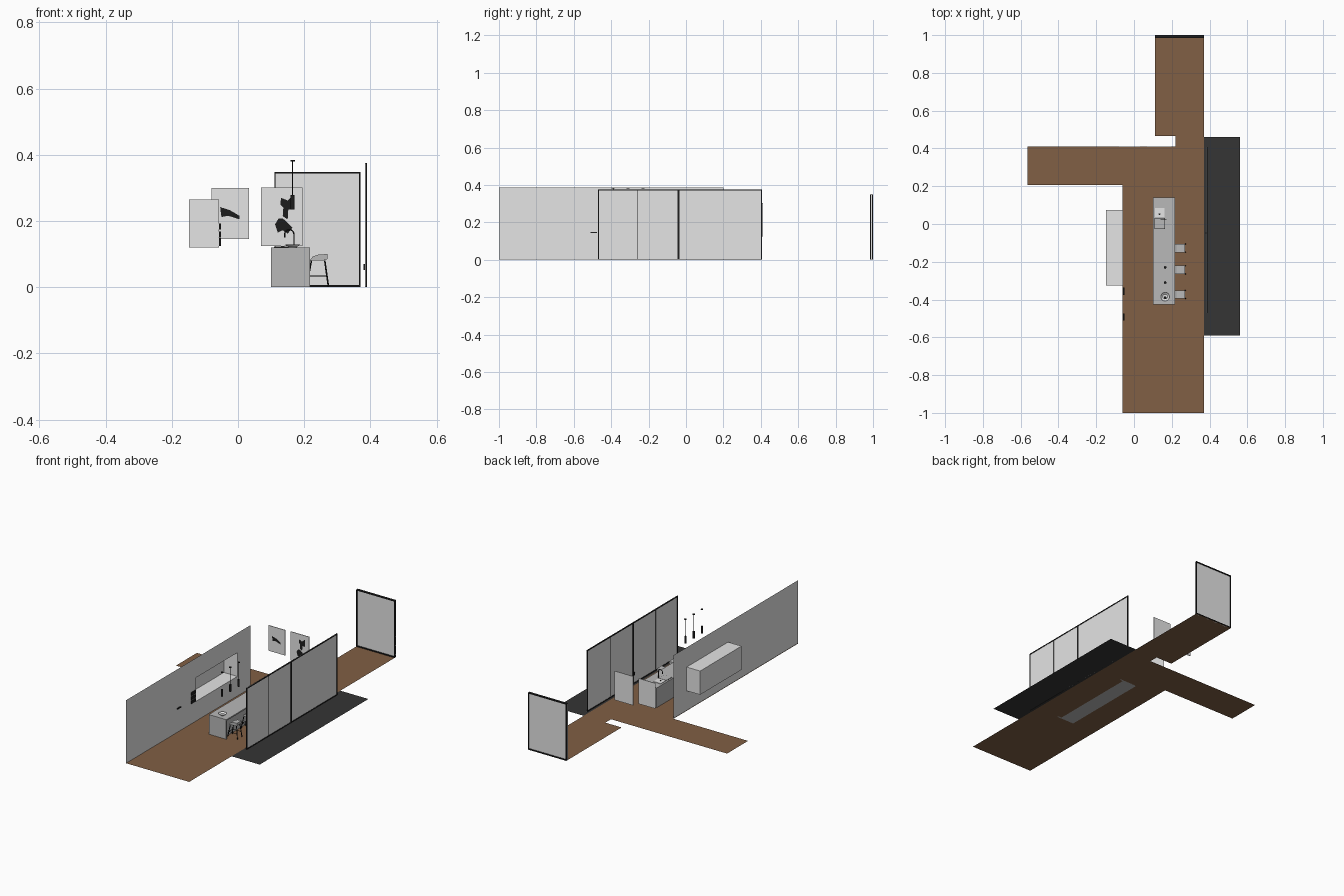
import bpy, bmesh, math
from mathutils import Vector

if "Cube" in bpy.data.objects:
    bpy.data.objects.remove(bpy.data.objects["Cube"])


def material(name, r, g, b):
    m = bpy.data.materials.new(name)
    m.diffuse_color = (r, g, b, 1)
    m.use_nodes = True
    m.node_tree.nodes["Principled BSDF"].inputs["Base Color"].default_value = m.diffuse_color
    return m


WHITE = material("white_paint", 0.78, 0.78, 0.78)
GREY = material("counter_grey", 0.48, 0.48, 0.48)
WOOD = material("wood_floor", 0.22, 0.115, 0.058)
DECK = material("dark_deck", 0.035, 0.035, 0.035)
BLACK = material("black_metal", 0.012, 0.012, 0.012)


def finish(name, bm, mat, smooth=False):
    me = bpy.data.meshes.new(name)
    bm.to_mesh(me)
    bm.free()
    me.materials.append(mat)
    ob = bpy.data.objects.new(name, me)
    bpy.context.collection.objects.link(ob)
    for p in me.polygons:
        p.use_smooth = smooth and len(p.vertices) == 4
    return ob


def box(name, x, y, z, mat, open_side=None):
    """Box from (min, max) ranges; open_side drops the face with that normal."""
    bm = bmesh.new()
    bmesh.ops.create_cube(bm, size=1)
    for v in bm.verts:
        v.co = [r[0] + (c + 0.5) * (r[1] - r[0]) for c, r in zip(v.co, (x, y, z))]
    if open_side:
        bm.normal_update()
        gone = [f for f in bm.faces if f.normal.dot(Vector(open_side)) > 0.9]
        bmesh.ops.delete(bm, geom=gone, context='FACES')
    return finish(name, bm, mat)


def polygon(name, pts, mat):
    bm = bmesh.new()
    bm.faces.new([bm.verts.new(p) for p in pts])
    return finish(name, bm, mat)


def cone(name, loc, r1, r2, h, mat, cap=True):
    bm = bmesh.new()
    bmesh.ops.create_cone(bm, cap_ends=cap, segments=20, radius1=r1, radius2=r2, depth=h)
    bmesh.ops.translate(bm, verts=bm.verts, vec=(loc[0], loc[1], loc[2] + h / 2))
    return finish(name, bm, mat, True)


def tube(name, pts, r, mat):
    cu = bpy.data.curves.new(name, 'CURVE')
    cu.dimensions = '3D'
    cu.bevel_depth = r
    cu.bevel_resolution = 2
    cu.use_fill_caps = True
    s = cu.splines.new('POLY')
    s.points.add(len(pts) - 1)
    for p, c in zip(s.points, pts):
        p.co = (*c, 1)
    cu.materials.append(mat)
    ob = bpy.data.objects.new(name, cu)
    bpy.context.collection.objects.link(ob)
    return ob


# Floor and terrace
floor = [(-0.06, -1), (0.37, -1), (0.37, 1), (0.11, 1), (0.11, 0.465), (0.22, 0.465),
         (0.22, 0.41), (-0.565, 0.41), (-0.565, 0.207), (-0.06, 0.207)]
polygon("wood_floor", [(x, y, 0) for x, y in floor], WOOD)
polygon("terrace_deck", [(0.37, -0.59, 0), (0.56, -0.59, 0), (0.56, 0.46, 0), (0.37, 0.46, 0)], DECK)

# Left wall around the niche opening, and the niche behind it
W = -0.057
NY, NZ = (-0.325, 0.075), (0.12, 0.265)
for name, y, z in (("wall_front", (-1, NY[0]), (0, 0.385)), ("wall_back", (NY[1], 0.2), (0, 0.385)),
                   ("wall_below_niche", NY, (0, NZ[0])), ("wall_above_niche", NY, (NZ[1], 0.385))):
    polygon(name, [(W, y[0], z[0]), (W, y[1], z[0]), (W, y[1], z[1]), (W, y[0], z[1])], WHITE)
box("wall_niche", (-0.148, W), NY, NZ, WHITE, open_side=(1, 0, 0))

# Small wall fittings
box("wall_rail", (W, W + 0.006), (-0.51, -0.475), (0.142, 0.148), BLACK)
for i, z in enumerate((0.125, 0.15, 0.175)):
    box(f"wall_hook_plate_{i}", (W, W + 0.006), (-0.375, -0.335), (z, z + 0.018), BLACK)

# Glazed wall on the right
GX, GY, GZ = (0.383, 0.389), (-0.47, 0.407), (0, 0.375)
box("side_glazing", (0.385, 0.387), GY, GZ, WHITE)
for i, (y, w) in enumerate(((-0.467, 0.003), (-0.04, 0.005), (0.404, 0.003), (-0.257, 0.0015), (0.18, 0.001))):
    gx = GX if w > 0.001 else (0.383, 0.386)
    box(f"side_mullion_{i}", gx, (y - w, y + w), GZ, BLACK)
box("side_top_rail", GX, GY, (0.369, 0.375), BLACK)
box("side_bottom_rail", GX, GY, (0, 0.005), BLACK)
box("door_handle", (0.379, 0.383), (-0.05, -0.046), (0.052, 0.07), BLACK)

# Window at the far end
box("end_glazing", (0.11, 0.37), (0.99, 0.994), (0, 0.347), WHITE)
for n, x, z in (("left", (0.11, 0.114), (0, 0.348)), ("right", (0.366, 0.37), (0, 0.348)),
                ("top", (0.11, 0.37), (0.343, 0.348)), ("bottom", (0.11, 0.37), (0, 0.006))):
    box("end_frame_" + n, x, (0.985, 1), z, BLACK)

# Two pictures with dark leaf motifs
box("picture_left", (-0.08, 0.033), (0.407, 0.411), (0.145, 0.3), WHITE)
box("picture_right", (0.07, 0.195), (0.407, 0.411), (0.125, 0.302), WHITE)
motifs = {
    "left_motif": [(-0.054, 0.242), (-0.05, 0.212), (-0.03, 0.216), (0.005, 0.205), (0.004, 0.216),
                   (-0.025, 0.233)],
    "right_upper_motif": [(0.13, 0.27), (0.128, 0.25), (0.137, 0.24), (0.135, 0.215), (0.15, 0.205),
                          (0.152, 0.235), (0.168, 0.235), (0.168, 0.278), (0.15, 0.262)],
    "right_lower_motif": [(0.112, 0.19), (0.12, 0.165), (0.135, 0.172), (0.15, 0.162), (0.165, 0.18),
                          (0.15, 0.195), (0.135, 0.208), (0.122, 0.207)],
}
for name, pts in motifs.items():
    polygon(name, [(x, 0.4055, z) for x, z in pts], BLACK)

# Kitchen island: worktop, end panels and recessed body
IX, IY, IH = (0.1, 0.218), (-0.425, 0.14), 0.12
box("island_top", IX, IY, (IH - 0.008, IH), GREY)
box("island_front_end", IX, (IY[0], IY[0] + 0.008), (0, IH - 0.008), GREY)
box("island_back_end", IX, (IY[1] - 0.008, IY[1]), (0, IH - 0.008), GREY)
box("island_body", (IX[0], 0.195), (IY[0] + 0.008, IY[1] - 0.008), (0, IH - 0.008), GREY)

# Sink, draining board, tap and bowl
box("sink_outline", (0.109, 0.163), (-0.027, 0.032), (IH, IH + 0.001), BLACK)
box("sink_basin", (0.111, 0.161), (-0.025, 0.03), (IH, IH + 0.002), GREY)
box("draining_board", (0.111, 0.161), (0.036, 0.085), (IH, IH + 0.003), WHITE)
cone("plug", (0.135, 0.052, IH + 0.003), 0.005, 0.005, 0.002, BLACK)
arc = [(0.155 + 0.014 * math.cos(a), 0.025, 0.16 + 0.014 * math.sin(a))
       for a in [math.pi * i / 10 for i in range(11)]]
tube("tap", [(0.169, 0.025, IH)] + arc + [(0.141, 0.025, 0.15)], 0.002, BLACK)
cone("bowl", (0.165, -0.385, IH + 0.001), 0.012, 0.023, 0.008, WHITE, cap=False)
cone("bowl_base", (0.165, -0.385, IH), 0.013, 0.013, 0.002, WHITE)

# Pendant lamps
for i, y in enumerate((-0.23, -0.31, -0.39)):
    cone(f"pendant_canopy_{i}", (0.165, y, 0.38), 0.007, 0.007, 0.004, BLACK)
    cone(f"pendant_rod_{i}", (0.165, y, 0.275), 0.0012, 0.0012, 0.106, BLACK)
    cone(f"pendant_shade_{i}", (0.165, y, 0.235), 0.006, 0.006, 0.043, BLACK)

# Bar stools: sloped seat shell, splayed legs and footrest
for i, y in enumerate((-0.128, -0.243, -0.373)):
    profile = [(0.216, 0.08), (0.226, 0.093), (0.245, 0.099), (0.27, 0.1), (0.27, 0.085), (0.255, 0.08)]
    bm = bmesh.new()
    f = bm.faces.new([bm.verts.new((x, y - 0.022, z)) for x, z in profile])
    new = bmesh.ops.extrude_face_region(bm, geom=[f])["geom"]
    bmesh.ops.translate(bm, verts=[v for v in new if isinstance(v, bmesh.types.BMVert)], vec=(0, 0.044, 0))
    bm.faces.ensure_lookup_table()
    bmesh.ops.recalc_face_normals(bm, faces=bm.faces)
    finish(f"stool_seat_{i}", bm, GREY)
    for s in (-1, 1):
        tube(f"stool_outer_leg_{i}_{s}", [(0.262, y + s * 0.016, 0.081), (0.273, y + s * 0.022, 0.003)], 0.0025, BLACK)
        tube(f"stool_inner_leg_{i}_{s}", [(0.222, y + s * 0.016, 0.081), (0.207, y + s * 0.022, 0.003)], 0.0025, BLACK)
        tube(f"stool_side_rail_{i}_{s}", [(0.212, y + s * 0.02, 0.034), (0.269, y + s * 0.02, 0.034)], 0.0015, BLACK)
    tube(f"stool_footrest_{i}", [(0.213, y - 0.02, 0.034), (0.213, y + 0.02, 0.034)], 0.0015, BLACK)
